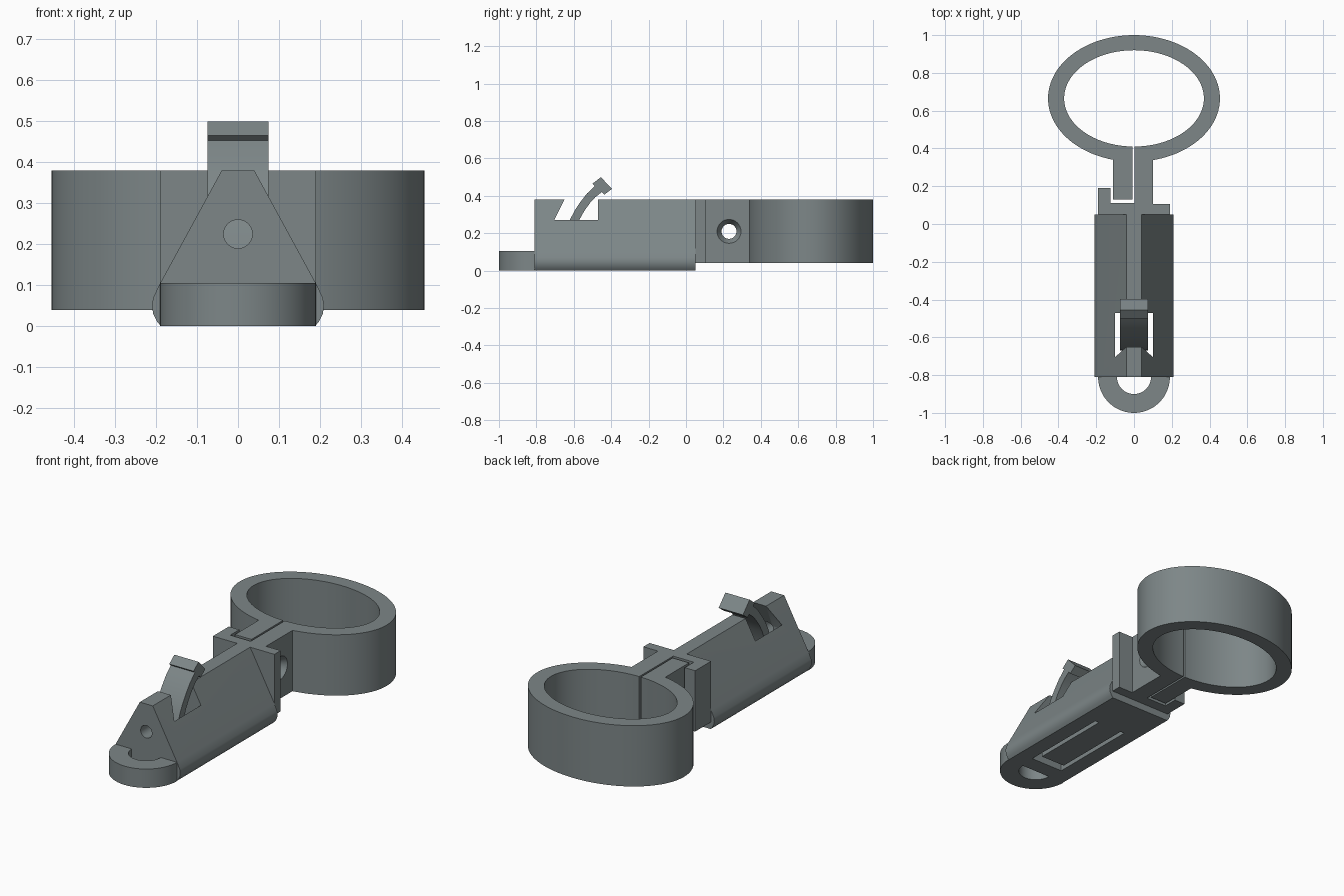
import bpy, bmesh, math
from mathutils import Vector

if "Cube" in bpy.data.objects:
    bpy.data.objects.remove(bpy.data.objects["Cube"])

grey = bpy.data.materials.new("slate grey")
grey.diffuse_color = (0.205, 0.24, 0.245, 1)
grey.use_nodes = True
grey.node_tree.nodes["Principled BSDF"].inputs["Base Color"].default_value = grey.diffuse_color


def prism(name, pts, axis, lo, hi):
    """Extrude a closed 2D outline along an axis (x: pts are y,z; y: x,z; z: x,y)."""
    place = {"x": lambda a, b, t: (t, a, b),
             "y": lambda a, b, t: (a, t, b),
             "z": lambda a, b, t: (a, b, t)}[axis]
    bm = bmesh.new()
    rows = [[bm.verts.new(place(a, b, t)) for a, b in pts] for t in (lo, hi)]
    n = len(pts)
    bm.faces.new(rows[0])
    bm.faces.new(rows[1])
    for i in range(n):
        j = (i + 1) % n
        bm.faces.new((rows[0][i], rows[0][j], rows[1][j], rows[1][i]))
    bmesh.ops.recalc_face_normals(bm, faces=bm.faces)
    me = bpy.data.meshes.new(name)
    bm.to_mesh(me)
    bm.free()
    me.materials.append(grey)
    ob = bpy.data.objects.new(name, me)
    bpy.context.collection.objects.link(ob)
    return ob


def arc(cx, cy, rx, ry, a0, a1, n):
    return [(cx + rx * math.cos(a0 + (a1 - a0) * i / n),
             cy + ry * math.sin(a0 + (a1 - a0) * i / n)) for i in range(n + 1)]


def circle(cx, cy, r, n=32):
    return arc(cx, cy, r, r, 0, 2 * math.pi, n)[:-1]


def activate(ob):
    bpy.ops.object.select_all(action="DESELECT")
    ob.select_set(True)
    bpy.context.view_layer.objects.active = ob


def cut(ob, cutter):
    mod = ob.modifiers.new("cut", "BOOLEAN")
    mod.operation, mod.solver, mod.object = "DIFFERENCE", "EXACT", cutter
    activate(ob)
    bpy.ops.object.modifier_apply(modifier=mod.name)
    bpy.data.objects.remove(cutter)


# Triangular body with rounded lower edges
half = [(0.188, 0.0), (0.198, 0.012), (0.207, 0.03), (0.21, 0.05),
        (0.207, 0.07), (0.19, 0.105), (0.04, 0.38)]
body = prism("body", half + [(-x, z) for x, z in reversed(half)], "y", -0.81, 0.05)

# Lever pocket, open at the top, sides and underside
cut(body, prism("pocket_cutter",
                [(-0.72, -0.02), (-0.72, 0.24), (-0.64, 0.40), (-0.47, 0.40),
                 (-0.47, 0.08), (-0.2, 0.08), (-0.2, -0.02)], "x", -0.1, 0.1))
# Round hole in the front face
cut(body, prism("front_hole_cutter", circle(0, 0.225, 0.035), "y", -0.85, -0.62))

# Springy lever: flat leaf below, curved arm and angled thumb head
lever = prism("lever",
              [(-0.19, 0.0), (-0.67, 0.0), (-0.668, 0.1), (-0.65, 0.19),
               (-0.62, 0.273), (-0.595, 0.322), (-0.567, 0.364), (-0.53, 0.412),
               (-0.487, 0.453), (-0.5, 0.465), (-0.455, 0.50), (-0.396, 0.437),
               (-0.437, 0.406), (-0.45, 0.42), (-0.485, 0.393), (-0.513, 0.362),
               (-0.542, 0.322), (-0.567, 0.278), (-0.6, 0.19), (-0.62, 0.1),
               (-0.63, 0.04), (-0.19, 0.04)], "x", -0.075, 0.075)

# Half-round eyelet at the front end
loop = prism("front_eyelet",
             arc(0, -0.81, 0.19, 0.19, math.pi, 2 * math.pi, 40)
             + arc(0, -0.81, 0.09, 0.09, 2 * math.pi, math.pi, 32), "z", 0.0, 0.105)

# Split oval clamp with its tabs, back plate and hook in one outline
CY = 0.665
right = -math.acos(0.1 / 0.455)
left = math.pi + math.acos(0.11 / 0.455)
inner_left = -math.pi / 2 - 0.022
inner_right = -math.pi / 2 + 0.006
clamp = prism("clamp",
              [(-0.19, 0.05), (0.19, 0.05), (0.19, 0.105), (0.1, 0.105)]
              + arc(0, CY, 0.455, 0.335, right, left, 96)
              + [(-0.11, 0.13), (-0.008, 0.13)]
              + arc(0, CY, 0.37, 0.255, inner_left, inner_right - 2 * math.pi, 96)
              + [(0.002, 0.11), (-0.125, 0.11), (-0.125, 0.19), (-0.19, 0.19)],
              "z", 0.04, 0.38)

# Screw hole through the tabs, with a countersink on the right
cut(clamp, prism("screw_hole_cutter", circle(0.23, 0.21, 0.04), "x", -0.16, 0.16))
sink = prism("countersink_cutter", circle(0.23, 0.21, 0.04), "x", 0.06, 0.11)
for v in sink.data.vertices:
    if v.co.x > 0.1:
        v.co.y = 0.23 + (v.co.y - 0.23) * 1.75
        v.co.z = 0.21 + (v.co.z - 0.21) * 1.75
cut(clamp, sink)

for ob in (body, lever, loop, clamp):
    activate(ob)
    bpy.ops.object.shade_smooth_by_angle(angle=math.radians(30))
